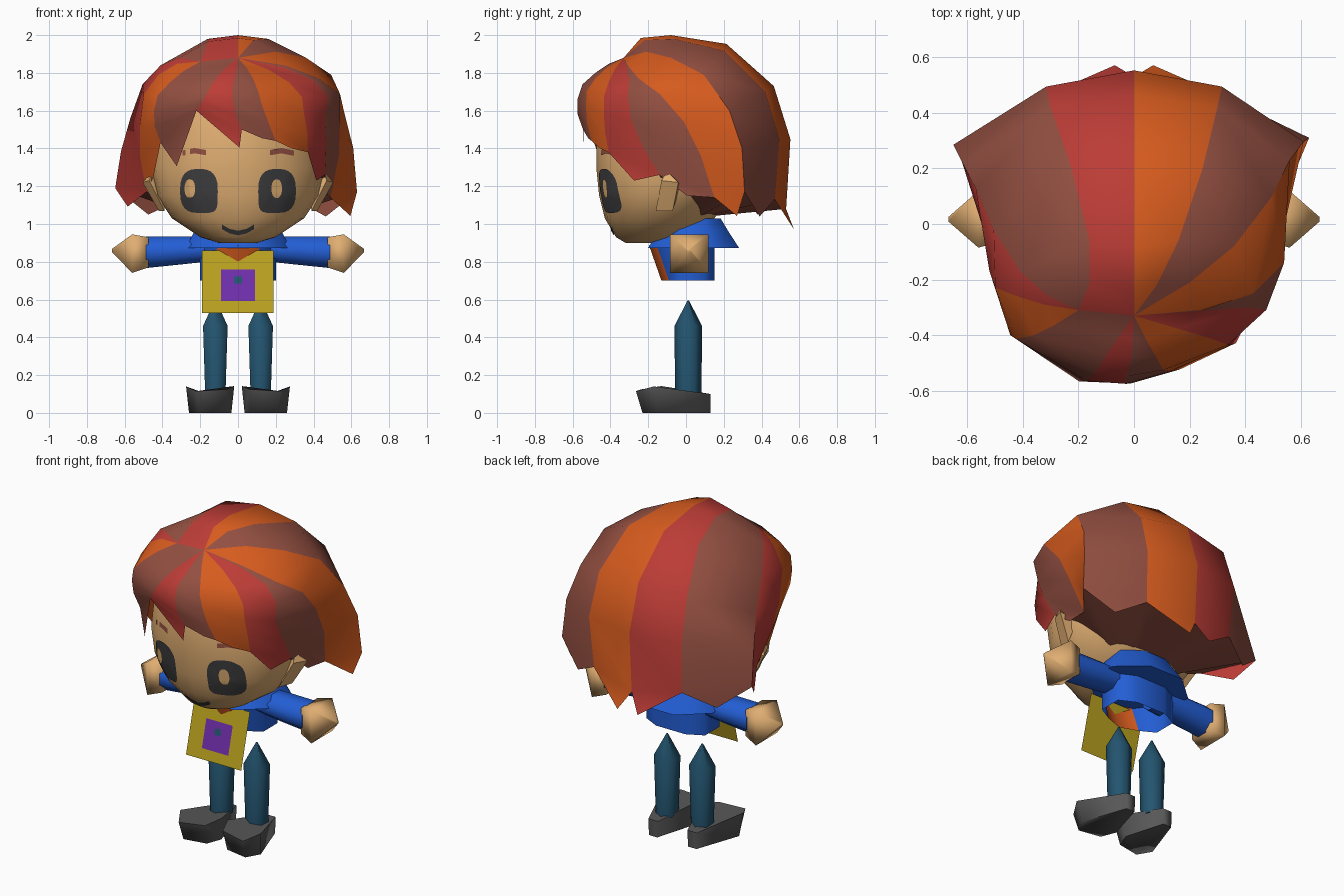
import bpy, bmesh, math
from mathutils import Vector
from mathutils.bvhtree import BVHTree

if "Cube" in bpy.data.objects:
    bpy.data.objects.remove(bpy.data.objects["Cube"])


def material(name, rgb):
    m = bpy.data.materials.new(name)
    lin = [((c / 255 + 0.055) / 1.055) ** 2.4 for c in rgb]
    m.diffuse_color = (*lin, 1)
    m.use_nodes = True
    m.node_tree.nodes["Principled BSDF"].inputs["Base Color"].default_value = m.diffuse_color
    return m


RED = material("hair_red", (188, 60, 54))
ORANGE = material("hair_orange", (214, 91, 30))
BROWN = material("hair_brown", (147, 79, 65))
SKIN = material("skin", (224, 174, 114))
BLUE = material("shirt_blue", (35, 94, 213))
YELLOW = material("bib_yellow", (186, 161, 31))
PURPLE = material("patch_purple", (112, 47, 171))
TEAL = material("trouser_teal", (35, 84, 111))
GREY = material("shoe_grey", (87, 87, 87))
DARK = material("eye_dark", (63, 63, 65))


def build(name, verts, faces, mats, ids=None, angle=40):
    """Mesh object from points and faces, with welded points and outward normals."""
    bm = bmesh.new()
    vs = [bm.verts.new(v) for v in verts]
    for i, f in enumerate(faces):
        bm.faces.new([vs[k] for k in f]).material_index = ids[i] if ids else 0
    bmesh.ops.remove_doubles(bm, verts=bm.verts, dist=1e-4)
    bmesh.ops.recalc_face_normals(bm, faces=bm.faces)
    me = bpy.data.meshes.new(name)
    bm.to_mesh(me)
    bm.free()
    for m in mats:
        me.materials.append(m)
    ob = bpy.data.objects.new(name, me)
    bpy.context.collection.objects.link(ob)
    bpy.ops.object.select_all(action='DESELECT')
    ob.select_set(True)
    bpy.context.view_layer.objects.active = ob
    bpy.ops.object.shade_smooth_by_angle(angle=math.radians(angle))
    return ob


def loft(name, rings, mat, angle=40, open_start=False):
    """Skin through closed rings of equal length, with end caps."""
    n = len(rings[0])
    verts = [p for r in rings for p in r]
    faces = [(a * n + i, a * n + (i + 1) % n, (a + 1) * n + (i + 1) % n, (a + 1) * n + i)
             for a in range(len(rings) - 1) for i in range(n)]
    faces.append(tuple(range(len(verts) - n, len(verts))))
    if not open_start:
        faces.append(tuple(range(n)))
    return build(name, verts, faces, [mat], angle=angle)


def circle(n, start=0.0):
    return [(math.cos(start + math.tau * i / n), math.sin(start + math.tau * i / n)) for i in range(n)]


# Head: z, half width, front y, back y
head_rings = []
for z, rx, yf, yb in [(.9, .1, -.32, -.06), (.93, .2, -.37, .03), (1.03, .35, -.43, .15),
                      (1.15, .43, -.46, .24), (1.3, .46, -.475, .3), (1.5, .44, -.475, .35),
                      (1.7, .35, -.41, .3), (1.84, .18, -.28, .1)]:
    head_rings.append([(rx * c, (yf + yb) / 2 + (yb - yf) / 2 * s, z) for c, s in circle(20)])
head = loft("head", head_rings, SKIN, 60)
head_tree = BVHTree.FromPolygons([v.co for v in head.data.vertices],
                                 [p.vertices for p in head.data.polygons])


def face_y(x, z):
    hit = head_tree.ray_cast(Vector((x, -2, z)), Vector((0, 1, 0)))[0]
    return hit.y if hit else -.3


def decal(name, rows, mat, lift):
    """Thin painted patch laid on the face, from rows of (x, z)."""
    n = len(rows[0])
    verts = [(x, face_y(x, z) - lift, z) for r in rows for x, z in r]
    faces = [(a * n + i, a * n + i + 1, (a + 1) * n + i + 1, (a + 1) * n + i)
             for a in range(len(rows) - 1) for i in range(n - 1)]
    return build(name, verts, faces, [mat], angle=60)


def oval(cx, cz, rx, rz, power, square_side=0):
    """Concentric rings of a rounded shape, squarer in its lower corner on one side."""
    ring = []
    for c, s in circle(24):
        p = .4 if c * square_side > 0 and s < 0 else power
        ring.append((math.copysign(abs(c) ** p, c), math.copysign(abs(s) ** p, s)))
    return [[(cx + k * rx * c, cz + k * rz * s) for c, s in ring + ring[:1]]
            for k in (0, .35, .7, 1)]


def stroke(points, width):
    return [[(x, z + d) for x, z in points] for d in (-width / 2, width / 2)]


# Eyes, glints, brows and mouth
for side, s, glint in (("left", -1, -.255), ("right", 1, .205)):
    decal("eye_" + side, oval(.207 * s, 1.175, .1, .117, .75, -s), DARK, .006)
    decal("eye_glint_" + side, oval(glint, 1.187, .028, .05, .9), SKIN, .012)
    decal("brow_" + side, stroke([(s * .17, 1.378), (s * .23, 1.388), (s * .295, 1.375)], .028), BROWN, .006)
decal("mouth", stroke([(-.085, .985), (-.045, .962), (0, .952), (.045, .962), (.085, .985)], .024), DARK, .006)

# Hair: edge lines between locks, three points each, running from the parting to the rim
front_edges = [
    [(-.1, -.47, 1.79), (-.17, -.565, 1.68), (-.22, -.54, 1.6)],
    [(-.01, -.48, 1.8), (-.03, -.575, 1.66), (.02, -.545, 1.5)],
    [(.08, -.48, 1.77), (.13, -.53, 1.62), (.2, -.5, 1.44)],
    [(.27, -.41, 1.75), (.35, -.435, 1.58), (.37, -.41, 1.38)],
    [(.4, -.3, 1.76), (.46, -.29, 1.55), (.46, -.14, 1.26)],
    [(.43, -.25, 1.77), (.54, -.01, 1.54), (.49, .15, 1.14)]]
back_edges = [
    [(.36, -.08, 1.88), (.56, .23, 1.6), (.63, .31, 1.17)],
    [(.16, -.06, 1.98), (.3, .42, 1.7), (.3, .47, 1.13)],
    [(0, -.08, 2.0), (0, .465, 1.73), (0, .53, 1.08)]]
left_edges = [
    [(-.42, -.26, 1.79), (-.52, -.17, 1.52), (-.485, 0, 1.17)],
    [(-.36, -.4, 1.75), (-.445, -.4, 1.6), (-.41, -.37, 1.43)]]
mirrored = [[(-x, y, z) for x, y, z in back_edges[1]],
            [(-.41, -.17, 1.84), (-.57, .13, 1.56), (-.65, .285, 1.19)]]
edges = front_edges + back_edges + mirrored + left_edges
mid_part, left_part = Vector((0, -.33, 1.88)), Vector((-.2, -.31, 1.86))


def smooth_line(pts):
    """Doubles the points of a line with a soft curve."""
    p = [Vector(q) for q in pts]
    p = [2 * p[0] - p[1]] + p + [2 * p[-1] - p[-2]]
    out = []
    for i in range(1, len(p) - 2):
        out += [p[i], .615 * (p[i] + p[i + 1]) - .115 * (p[i - 1] + p[i + 2])]
    return out + [p[-2]]


lines = [smooth_line([left_part if i >= 9 else mid_part] + e) for i, e in enumerate(edges)]
lock_colours = [0, 2, 1, 0, 2, 1, 2, 1, 0, 2, 0, 1, 2]
# Tip of each lock: place along its rim, drop below it
tips = [(.95, .1), (.6, .01), (.5, .01), (.5, .09), (.5, .05), (.75, .12), (.5, .11),
        (.77, .12), (.23, .12), (.5, .11), (.4, .09), (.5, .05), (.45, .2)]
verts, faces, ids = [], [], []
for i, (colour, (t, drop)) in enumerate(zip(lock_colours, tips)):
    a, b = lines[i], lines[(i + 1) % len(lines)]
    n, o = len(a), len(verts)
    verts += a + b + [a[-1].lerp(b[-1], t) - Vector((0, -.055 if 6 < i < 9 else 0, drop))]
    faces += [(o + k, o + n + k, o + n + k + 1, o + k + 1) for k in range(n - 1)]
    faces.append((o + n - 1, o + 2 * n - 1, o + 2 * n))
    ids += [colour] * n
build("hair", verts, faces, [RED, ORANGE, BROWN], ids, 45)

# Underside of the hair, from the rim in to the back of the head
rim = [l[-1] for l in lines[4:12]]
inner = [Vector((p.x * .35, p.y * .22, 1.04)) for p in rim]
build("hair_underside", rim + inner,
      [(i, i + 1, i + 9, i + 8) for i in range(7)], [BROWN])

# Torso with an orange shirt front, open below
half = [(0, -.195), (.11, -.155), (.2, -.04), (.2, .1), (.1, .15)]
outline = half + [(0, .15)] + [(-x, y) for x, y in half[:0:-1]]
torso = loft("torso", [[(x, y + (.065 if y < -.1 else 0), .7) for x, y in outline],
                       [(x, y, .885) for x, y in outline]], BLUE, 65, open_start=True)
torso.data.materials.append(ORANGE)
for p in torso.data.polygons:
    if p.center.y < -.1 and abs(p.center.x) < .08:
        p.material_index = 1

# Collar
loft("collar", [[(rx * c, .04 + ry * s, z) for c, s in circle(8, math.pi / 8)]
                for z, rx, ry in ((.872, .3, .262), (.96, .25, .2), (1.03, .2, .155))], BLUE, 50)


# Bib hanging from the chest, with patch and button
def plate(name, x0, x1, z0, z1, lift, mat):
    corners = [(x0, z0), (x1, z0), (x1, z1), (x0, z1)]
    build(name, [(x, -.15 - (.86 - z) * .26 - lift, z) for x, z in corners], [(0, 1, 2, 3)], [mat])


plate("bib", -.19, .187, .53, .86, 0, YELLOW)
plate("bib_patch", -.09, .09, .592, .76, .004, PURPLE)
plate("bib_button", -.02, .02, .685, .722, .007, TEAL)

# Paired parts
for side, s in (("left", -1), ("right", 1)):
    # Ear
    pts = [(.39, -.16, 1.07), (.42, -.07, 1.07), (.455, -.1, 1.28),
           (.505, -.04, 1.22), (.47, -.13, 1.23), (.39, -.03, 1.2)]
    bm = bmesh.new()
    for x, y, z in pts:
        bm.verts.new((s * x, y, z))
    bmesh.ops.convex_hull(bm, input=bm.verts)
    bm.verts.index_update()
    build("ear_" + side, [v.co.copy() for v in bm.verts],
          [[v.index for v in f.verts] for f in bm.faces], [SKIN])
    bm.free()
    # Sleeve and hand
    loft("sleeve_" + side, [[(s * x, .018 + ry * c, z + rz * h) for c, h in circle(8, math.pi / 8)]
                            for x, ry, rz, z in ((.12, .09, .07, .87), (.3, .1, .08, .86),
                                                 (.487, .095, .09, .85))], BLUE, 65)
    square = [(-1, -1), (1, -1), (1, 1), (-1, 1)]
    loft("hand_" + side, [[(s * x, .017 + r * c, z + r * h) for c, h in square]
                          for x, r, z in ((.475, .08, .85), (.56, .102, .843), (.668, .008, .86))], SKIN, 95)
    # Leg with pointed top
    loft("leg_" + side, [[(s * .12 + rx * c, .012 + ry * h, z) for c, h in circle(6, math.pi / 6)]
                         for z, rx, ry in ((.1, .062, .07), (.46, .075, .073),
                                           (.595, .004, .004))], TEAL, 65)
    # Shoe, narrowing to the heel
    plan = [(.06, -.235, .125), (.22, -.265, .115), (.275, -.17, .14), (.165, .13, .1),
            (.1, .13, .1), (.02, -.13, .142)]
    loft("shoe_" + side, [[(s * (.145 + (x - .145) * .88), y * .87 if y < 0 else y, 0) for x, y, z in plan],
                          [(s * x, y, z) for x, y, z in plan]], GREY, 80)
